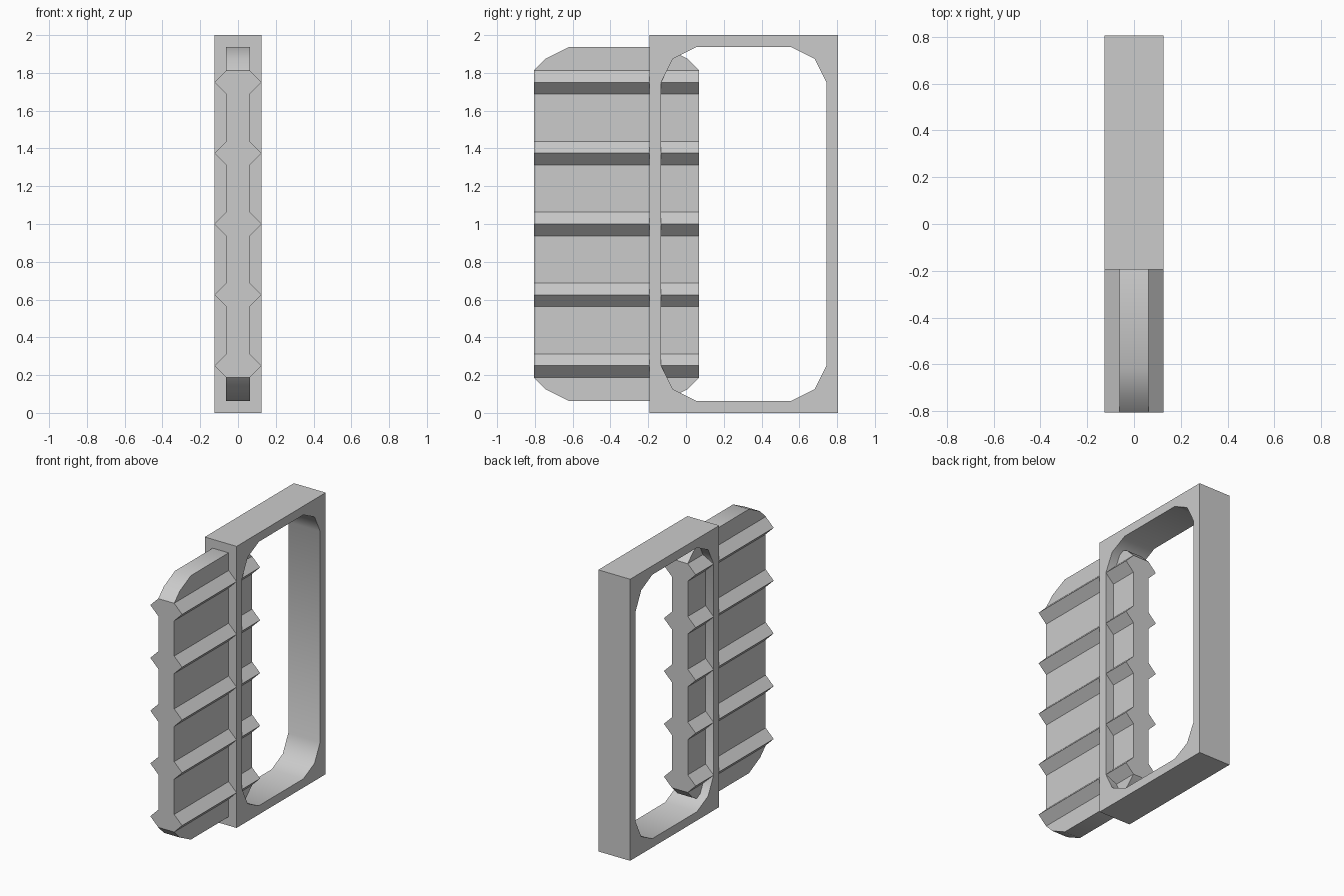
import bpy, bmesh, math

if "Cube" in bpy.data.objects:
    bpy.data.objects.remove(bpy.data.objects["Cube"])

U = 1 / 16          # the design sits on a 1/16 grid
Y0 = -0.8055        # front end of the panel
FRAME_Y = -0.1945   # front side of the frame


def cut_rect(y0, y1, z0, z1, corner):
    """Rectangle outline in (y, z); corner = (dy, dz) points running from side edge to top edge."""
    c, r = corner, corner[::-1]
    return ([(y0 + a, z0 + b) for a, b in c] + [(y1 - a, z0 + b) for a, b in r] +
            [(y1 - a, z1 - b) for a, b in c] + [(y0 + a, z1 - b) for a, b in r])


def finish(bm, name):
    bmesh.ops.recalc_face_normals(bm, faces=bm.faces)
    me = bpy.data.meshes.new(name)
    bm.to_mesh(me)
    bm.free()
    ob = bpy.data.objects.new(name, me)
    bpy.context.collection.objects.link(ob)
    bpy.ops.object.select_all(action='DESELECT')
    ob.select_set(True)
    bpy.context.view_layer.objects.active = ob
    bpy.ops.object.shade_smooth_by_angle(angle=math.radians(40))
    return ob


def plate(name, loops, half):
    """Extrude a (y, z) outline, with optional hole, along x."""
    bm = bmesh.new()
    edges = []
    for pts in loops:
        vs = [bm.verts.new((-half, y, z)) for y, z in pts]
        edges += [bm.edges.new((vs[i - 1], vs[i])) for i in range(len(vs))]
    if len(loops) == 1:
        bm.faces.new(vs)
    else:
        bmesh.ops.triangle_fill(bm, edges=edges, use_beauty=True, normal=(1, 0, 0))
    ext = bmesh.ops.extrude_face_region(bm, geom=bm.faces[:], use_keep_orig=True)
    top = [g for g in ext['geom'] if isinstance(g, bmesh.types.BMVert)]
    bmesh.ops.translate(bm, verts=top, vec=(2 * half, 0, 0))
    return finish(bm, name)


# Upright frame with a chamfered opening
outer = cut_rect(FRAME_Y, FRAME_Y + 1, 0, 2, [(0, 0)])
opening = cut_rect(FRAME_Y + U, FRAME_Y + 1 - U, U, 2 - U,
                   [(0, 3 * U), (U, U), (3 * U, 0)])
plate("frame", [outer, opening], 2 * U)

# Sliding panel that passes through the frame's front post
panel = cut_rect(Y0, Y0 + 14 * U, U, 2 - U, [(0, 2 * U), (U, U), (3 * U, 0)])
plate("sliding_panel", [panel], U)

# Five triangular ribs on each side of the panel
bm = bmesh.new()
for side in (-1, 1):
    for i in range(5):
        z = 0.25 + 0.375 * i
        tri = [(U, z - U), (2 * U, z), (U, z + U)]
        a, b = [[bm.verts.new((side * x, y, h)) for x, h in tri]
                for y in (Y0, Y0 + 14 * U)]
        bm.faces.new(a)
        bm.faces.new(b[::-1])
        for k in range(3):
            bm.faces.new((a[k - 1], a[k], b[k], b[k - 1]))
finish(bm, "panel_ribs")
